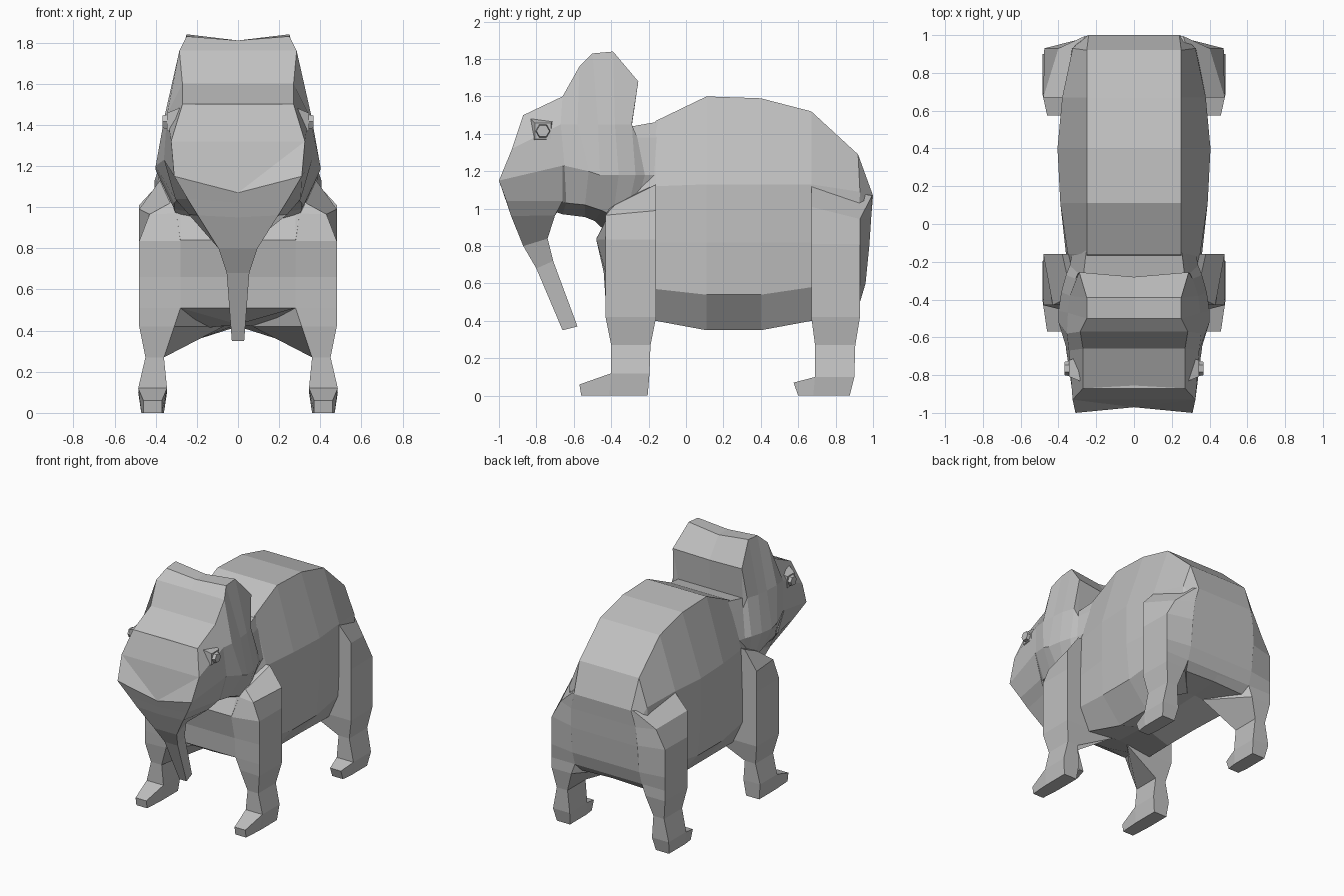
import bpy, bmesh, math
from mathutils import Matrix, Vector

cube = bpy.data.objects.get("Cube")
if cube:
    bpy.data.objects.remove(cube)

# Single skin colour
skin = bpy.data.materials.new("grey_skin")
skin.use_nodes = True
GREY = (0.53, 0.53, 0.53, 1)
skin.diffuse_color = GREY
bsdf = next(n for n in skin.node_tree.nodes if n.type == 'BSDF_PRINCIPLED')
bsdf.inputs["Base Color"].default_value = GREY
bsdf.inputs["Roughness"].default_value = 0.8


def finish(name, bm):
    bmesh.ops.recalc_face_normals(bm, faces=bm.faces)
    mesh = bpy.data.meshes.new(name)
    bm.to_mesh(mesh)
    bm.free()
    mesh.materials.append(skin)
    obj = bpy.data.objects.new(name, mesh)
    bpy.context.collection.objects.link(obj)
    return obj


def bridge(bm, rings):
    for a, b in zip(rings, rings[1:]):
        n = len(a)
        for i in range(n):
            j = (i + 1) % n
            bm.faces.new((a[i], a[j], b[j], b[i]))


def cap(bm, r, strips):
    """Strips across the centre line, then a fan around the end centre."""
    n, h = len(r), len(r) // 2
    bm.faces.new((r[0], r[1], r[-1]))
    for i in range(1, strips + 1):
        bm.faces.new((r[i], r[i + 1], r[n - i - 1], r[n - i]))
    k = strips + 1
    bm.faces.new((r[k], r[h], r[n - k]))
    for i in range(k, h - 1):
        bm.faces.new((r[i], r[i + 1], r[h]))
        bm.faces.new((r[n - i], r[h], r[n - i - 1]))


def symmetric_loft(name, sections, start_strips, end_strips):
    """Section = (start centre (y, z), half points (x, y, z), end centre (y, z)).
    start_strips None leaves the start open."""
    bm = bmesh.new()
    rings = []
    for first, half, last in sections:
        pts = [(0, *first)] + half + [(0, *last)]
        pts += [(-x, y, z) for x, y, z in reversed(half)]
        rings.append([bm.verts.new(p) for p in pts])
    bridge(bm, rings)
    if start_strips is not None:
        cap(bm, rings[0], start_strips)
    cap(bm, rings[-1], end_strips)
    return finish(name, bm)


def side_loft(name, side, rings):
    """Loft of four-cornered rings, on the left (+1) or right (-1)."""
    bm = bmesh.new()
    loops = [[bm.verts.new((x * side, y, z)) for x, y, z in r] for r in rings]
    bridge(bm, loops)
    bm.faces.new(loops[0])
    bm.faces.new(loops[-1])
    return finish(name, bm)


# Body: chest to rump
symmetric_loft("body", [
    ((-.30, 1.30), [(.25, -.30, 1.30), (.30, -.41, .97), (.28, -.48, .84),
                    (.28, -.44, .66), (.28, -.43, .51)], (-.30, .43)),
    ((-.16, 1.47), [(.25, -.16, 1.47), (.35, -.16, 1.12), (.36, -.16, .82),
                    (.36, -.16, .57), (.28, -.16, .40)], (-.16, .43)),
    ((.11, 1.60), [(.25, .11, 1.60), (.39, .11, 1.13), (.39, .11, .82),
                   (.38, .11, .54), (.22, .11, .35)], (.11, .42)),
    ((.40, 1.59), [(.25, .40, 1.59), (.405, .40, 1.13), (.405, .40, .82),
                   (.38, .40, .54), (.22, .40, .35)], (.40, .42)),
    ((.67, 1.52), [(.25, .67, 1.52), (.38, .67, 1.13), (.38, .67, .82),
                   (.37, .67, .58), (.29, .67, .40)], (.67, .43)),
    ((.92, 1.29), [(.25, .92, 1.29), (.325, .93, 1.09), (.34, .92, .82),
                   (.33, .92, .58), (.29, .88, .44)], (.88, .45)),
    ((1.0, 1.07), [(.24, 1.0, 1.07), (.27, .99, .95), (.28, .98, .80),
                   (.28, .96, .60), (.28, .93, .50)], (.92, .49)),
], 4, 4)

# Head: face, raised ear crest, neck
symmetric_loft("head", [
    ((-.855, 1.50), [(.27, -.87, 1.50), (.325, -.93, 1.32), (.31, -1.0, 1.15),
                     (.155, -.985, 1.11)], (-.97, 1.07)),
    ((-.66, 1.60), [(.27, -.66, 1.60), (.345, -.67, 1.45), (.36, -.65, 1.23),
                    (.30, -.64, 1.03)], (-.66, .97)),
    ((-.57, 1.76), [(.285, -.57, 1.76), (.355, -.58, 1.45), (.40, -.52, 1.20),
                    (.31, -.54, 1.02)], (-.54, .955)),
    ((-.50, 1.81), [(.25, -.50, 1.83), (.35, -.47, 1.45), (.40, -.46, 1.18),
                    (.31, -.45, .99)], (-.49, .935)),
    ((-.39, 1.81), [(.25, -.39, 1.84), (.34, -.38, 1.45), (.385, -.36, 1.18),
                    (.30, -.39, .96)], (-.42, .87)),
    ((-.28, 1.66), [(.29, -.255, 1.68), (.31, -.29, 1.45), (.36, -.27, 1.18),
                    (.30, -.32, .95)], (-.32, .87)),
    ((-.29, 1.44), [(.27, -.29, 1.44), (.295, -.26, 1.38), (.34, -.22, 1.18),
                    (.28, -.28, .95)], (-.28, .90)),
    ((-.12, 1.47), [(.25, -.12, 1.47), (.27, -.12, 1.38), (.32, -.12, 1.18),
                    (.25, -.12, .95)], (-.12, .95)),
], 1, 3)

# Trunk: wide under the face, narrowing to the tip
symmetric_loft("trunk", [
    ((-.97, 1.07), [(.31, -1.0, 1.15), (.36, -.66, 1.23)], (-.66, 1.22)),
    ((-.955, 1.02), [(.245, -.96, 1.04), (.305, -.66, 1.04)], (-.66, 1.02)),
    ((-.93, .95), [(.195, -.935, .96), (.24, -.70, .965)], (-.70, .97)),
    ((-.87, .80), [(.095, -.87, .80), (.085, -.74, .84)], (-.74, .84)),
    ((-.80, .68), [(.055, -.80, .68), (.05, -.71, .72)], (-.71, .72)),
    ((-.66, .35), [(.03, -.66, .35), (.02, -.58, .37)], (-.58, .37)),
], None, 1)


def slab(x0, x1, y0, y1, z):
    """Level rectangular ring."""
    return [(x0, y0, z), (x1, y0, z), (x1, y1, z), (x0, y1, z)]


def wall(x0, x1, y0, y1, z0, z1):
    """Upright ring; y0 is its bottom, y1 its top."""
    return [(x0, y0, z0), (x1, y0, z0), (x1, y1, z1), (x0, y1, z1)]


def front_ring(inner_x, inner_y, z, back_x=.28):
    """Upper front leg ring whose inner front corner meets the chest."""
    return [(inner_x, inner_y, z), (.48, -.43, z), (.48, -.16, z), (back_x, -.16, z)]


def rear_ring(inner_x, inner_y, z, front_x=.28):
    """Upper rear leg ring whose inner back corner meets the rump."""
    return [(front_x, .67, z), (.48, .67, z), (.475, .93, z), (inner_x, inner_y, z)]


for word, side in (("left", 1), ("right", -1)):
    # Front leg with sloping shoulder and a web under the chest
    side_loft("front_leg_" + word, side, [
        [(.24, -.40, 1.02), (.33, -.38, 1.02), (.38, -.16, 1.13), (.24, -.16, 1.13)],
        [(.28, -.415, .97), (.43, -.43, .965), (.48, -.16, .99), (.28, -.16, .99)],
        front_ring(.28, -.48, .835),
        front_ring(.28, -.44, .66),
        front_ring(.28, -.43, .51, .07),
        front_ring(.31, -.42, .42, .07),
        slab(.36, .45, -.40, -.19, .27),
        slab(.345, .485, -.40, -.195, .12),
        slab(.36, .47, -.41, -.205, 0)])
    side_loft("front_foot_" + word, side, [
        wall(.36, .47, -.38, -.38, 0, .12),
        [(.36, -.41, 0), (.47, -.41, 0), (.485, -.40, .12), (.345, -.40, .12)],
        wall(.37, .46, -.56, -.57, 0, .06)])
    # Rear leg with sloping hip and a web under the rump
    side_loft("rear_leg_" + word, side, [
        [(.24, .67, 1.13), (.37, .67, 1.13), (.26, .995, 1.07), (.22, .995, 1.07)],
        [(.28, .67, 1.01), (.48, .67, 1.01), (.40, .93, .945), (.27, .99, .95)],
        rear_ring(.28, .98, .81),
        rear_ring(.28, .96, .60),
        rear_ring(.28, .93, .50, .07),
        rear_ring(.31, .93, .42, .07),
        slab(.36, .45, .69, .905, .27),
        slab(.345, .485, .69, .90, .10),
        slab(.36, .47, .68, .875, 0)])
    side_loft("rear_foot_" + word, side, [
        wall(.36, .47, .71, .71, 0, .10),
        [(.36, .68, 0), (.47, .68, 0), (.485, .69, .10), (.345, .69, .10)],
        wall(.37, .46, .60, .575, 0, .07)])
    # Eye: square lid with a small faceted eyeball
    for name, sides, r1, r2, depth, x in (("eyelid_", 4, .095, .06, .06, .315),
                                          ("eyeball_", 6, .045, .035, .05, .343)):
        bm = bmesh.new()
        bmesh.ops.create_cone(bm, cap_ends=True, segments=sides, radius1=r1,
                              radius2=r2, depth=depth)
        turn = Matrix.Rotation(math.pi / 4 if sides == 4 else 0, 4, 'Z')
        tilt = Matrix.Rotation(side * math.pi / 2, 4, 'Y')
        place = Matrix.Translation(Vector((side * x, -.765, 1.415)))
        bmesh.ops.transform(bm, matrix=place @ tilt @ turn, verts=bm.verts)
        finish(name + word, bm)
